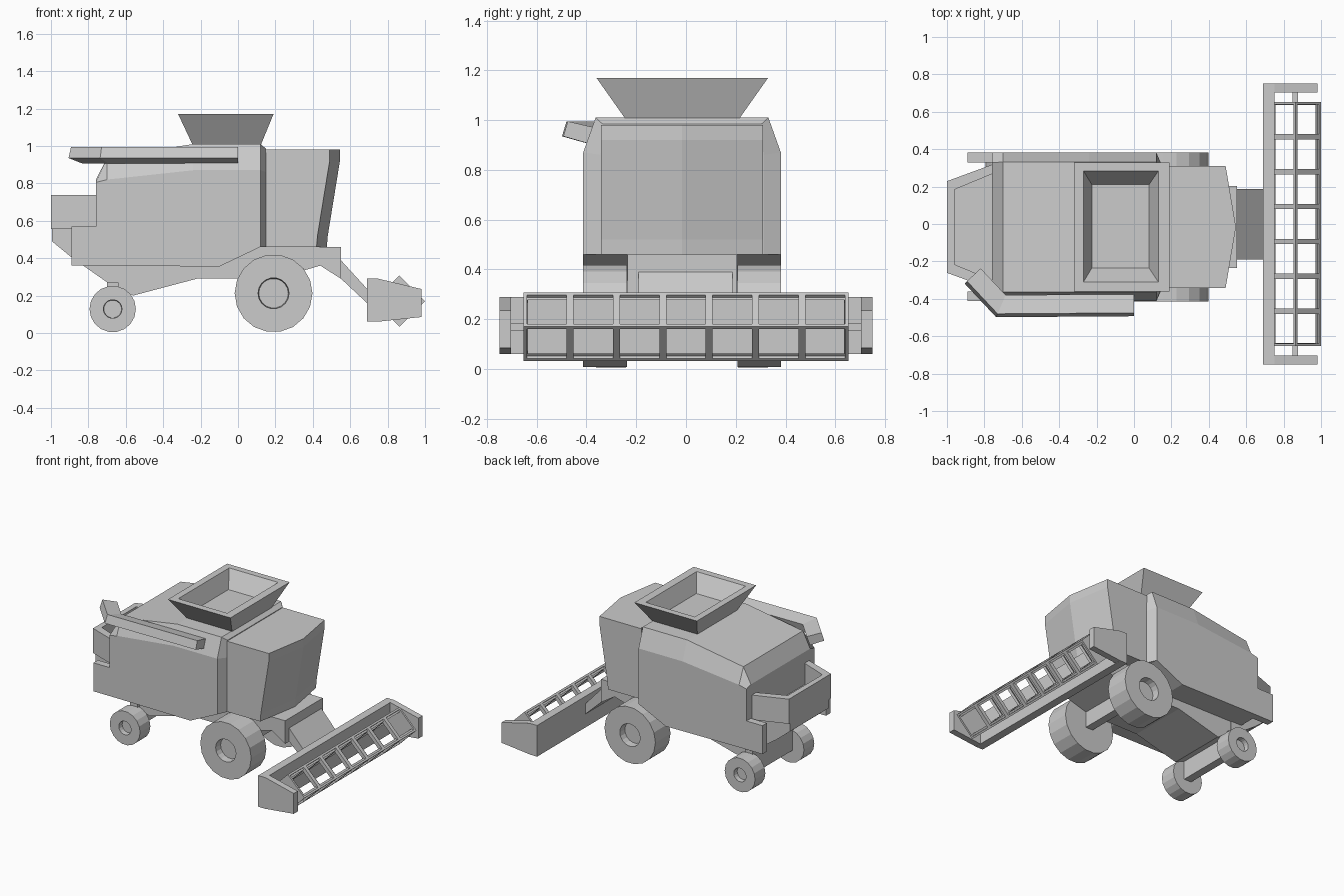
import bpy, bmesh, math
from mathutils import Vector

if "Cube" in bpy.data.objects:
    bpy.data.objects.remove(bpy.data.objects["Cube"])

CY = -0.016  # centre line of the machine body


def finish(name, bm):
    bmesh.ops.recalc_face_normals(bm, faces=bm.faces)
    me = bpy.data.meshes.new(name)
    bm.to_mesh(me)
    bm.free()
    ob = bpy.data.objects.new(name, me)
    bpy.context.collection.objects.link(ob)
    return ob


def loft(name, rings, caps=True, closed=False):
    """Skin a list of equally sized point rings."""
    bm = bmesh.new()
    vs = [[bm.verts.new(p) for p in r] for r in rings]
    n = len(vs[0])
    pairs = list(zip(vs, vs[1:])) + ([(vs[-1], vs[0])] if closed else [])
    for a, b in pairs:
        for i in range(n):
            j = (i + 1) % n
            bm.faces.new((a[i], a[j], b[j], b[i]))
    if caps and not closed:
        bm.faces.new(vs[0])
        bm.faces.new(vs[-1])
    return finish(name, bm)


def extrude_y(name, profile, y0, y1):
    return loft(name, [[(x, y, z) for x, z in profile] for y in (y0, y1)])


def box(name, x0, x1, y0, y1, z0, z1):
    return extrude_y(name, [(x0, z0), (x1, z0), (x1, z1), (x0, z1)], y0, y1)


def rect(x0, x1, y0, y1, z):
    return [(x0, y0, z), (x1, y0, z), (x1, y1, z), (x0, y1, z)]


# Main body: stations of x, bottom z, crease z, top z, half width, top half width
stations = [(-.76, .36, .805, .82, .397, .345), (-.70, .36, .82, .935, .397, .347),
            (-.24, .356, .87, 1.01, .397, .347), (-.10, .355, .87, 1.01, .397, .347),
            (.12, .46, .87, 1.01, .397, .347), (.15, .46, .86, .985, .327, .32)]
loft("main_body", [[(x, CY - w, b), (x, CY - w, c), (x, CY - t, z),
                    (x, CY + t, z), (x, CY + w, c), (x, CY + w, b)]
                   for x, b, c, z, w, t in stations])

# Cab with a pointed, forward leaning front
loft("cab", [[(.14, CY - .325, z), (.42 + s, CY - .325, z), (.475 + s, CY, z),
              (.42 + s, CY + .325, z), (.14, CY + .325, z)]
             for z, s in ((.46, 0), (.52, .005), (.92, .07), (.98, .07))])

# Chassis and front platform
extrude_y("chassis", [(-.67, .40), (-.67, .25), (-.56, .20), (-.22, .29), (.20, .29),
                      (.44, .36), (.55, .29), (.55, .46), (-.05, .46)], CY - .22, CY + .22)

# Rear side panels
for s, side in ((-1, "right"), (1, "left")):
    y = sorted((CY + s * .345, CY + s * .397))
    box("rear_panel_" + side, -.89, -.75, y[0], y[1], .36, .57)

# Rear chute under the tray
extrude_y("rear_chute", [(-.75, .575), (-.995, .575), (-.995, .49), (-.885, .40),
                         (-.67, .25), (-.67, .40)], CY - .225, CY + .225)


# Open rear tray: tapered wall around three sides
def tray_plan(z):
    out = [(-.755, .335), (-1.0, .245), (-1.0, -.245), (-.755, -.335)]
    inn = [(-.755, -.285), (-.96, -.20), (-.96, .20), (-.755, .285)]
    return [(x, CY + y, z) for x, y in out + inn]


loft("rear_tray", [tray_plan(.57), tray_plan(.737)])
loft("rear_tray_floor", [[(x, y, z) for x, y, _ in tray_plan(0)[:4]] for z in (.555, .58)])

# Grain hopper: hollow funnel
loft("grain_hopper", [rect(-.24, .12, -.24, .21, 1.0), rect(-.32, .19, -.36, .33, 1.17),
                      rect(-.27, .13, -.31, .283, 1.17), rect(-.225, .08, -.235, .24 - .03, 1.05)])

# Unloading pipe: tilted square section swept with a mitred bend
path = [Vector((0, -.43)), Vector((-.71, -.435)), Vector((-.86, -.275))]
section = [(.045, .995), (.063, .935), (-.035, .907), (-.055, .972)]
rings = []
for i, p in enumerate(path):
    d0 = (path[max(i, 1)] - path[max(i, 1) - 1]).normalized()
    d1 = (path[min(i + 1, 2)] - path[min(i, 1)]).normalized()
    n0, n1 = Vector((-d0.y, d0.x)), Vector((-d1.y, d1.x))
    n = (n0 + n1).normalized()
    n /= n.dot(n0)
    rings.append([(p.x + n.x * o, p.y + n.y * o, z) for o, z in section])
loft("unloading_pipe", rings)


# Wheels: lathe with a recessed hub
def wheel(name, x, r, hub, y_in, y_out, seg):
    prof = [(hub, y_in), (r, y_in), (r, y_out), (hub, y_out), (hub * .95, y_out - .3 * (y_out - y_in))]
    for s, side in ((-1, "right"), (1, "left")):
        loft(name + "_" + side,
             [[(x + q * math.cos(2 * math.pi * k / seg), CY + s * y,
                r + .004 + q * math.sin(2 * math.pi * k / seg)) for k in range(seg)]
              for q, y in prof])


wheel("front_wheel", .19, .208, .083, .222, .398, 18)
wheel("rear_wheel", -.67, .124, .05, .225, .345, 18)
box("front_axle", .16, .22, CY - .23, CY + .23, .18, .30)
box("rear_axle", -.70, -.64, CY - .24, CY + .24, .10, .27)

# Feeder house
extrude_y("feeder_house", [(.54, .40), (.70, .225), (.70, .15), (.54, .30)], -.19, .187)

# Header: back wall and end plates
box("header_back", .69, .75, -.75, .75, .06, .29)
for y0, side in ((-.75, "right"), (.703, "left")):
    extrude_y("header_end_" + side, [(.745, .06), (.75, .29), (.98, .235), (.98, .085)], y0, y0 + .047)

# Reel: square tube on edge, seven windows per face
R, N, Y0, Y1 = .137, 7, -.652, .652
reel = loft("reel", [[(.863 + R * math.cos(a * math.pi / 2), Y0 + (Y1 - Y0) * k / N,
                       .17 + R * math.sin(a * math.pi / 2)) for a in range(4)]
                     for k in range(N + 1)])
bm = bmesh.new()
bm.from_mesh(reel.data)
walls = [f for f in bm.faces if abs(f.normal.y) < .5]
bmesh.ops.inset_individual(bm, faces=walls, thickness=.02)
bmesh.ops.delete(bm, geom=walls, context='FACES')
bm.to_mesh(reel.data)
bm.free()
mod = reel.modifiers.new("thickness", 'SOLIDIFY')
mod.thickness = .028
mod.offset = -1

# Reel shaft stubs joining the end plates
for y0, side in ((-.71, "right"), (.645, "left")):
    box("reel_shaft_" + side, .848, .878, y0, y0 + .065, .155, .185)
